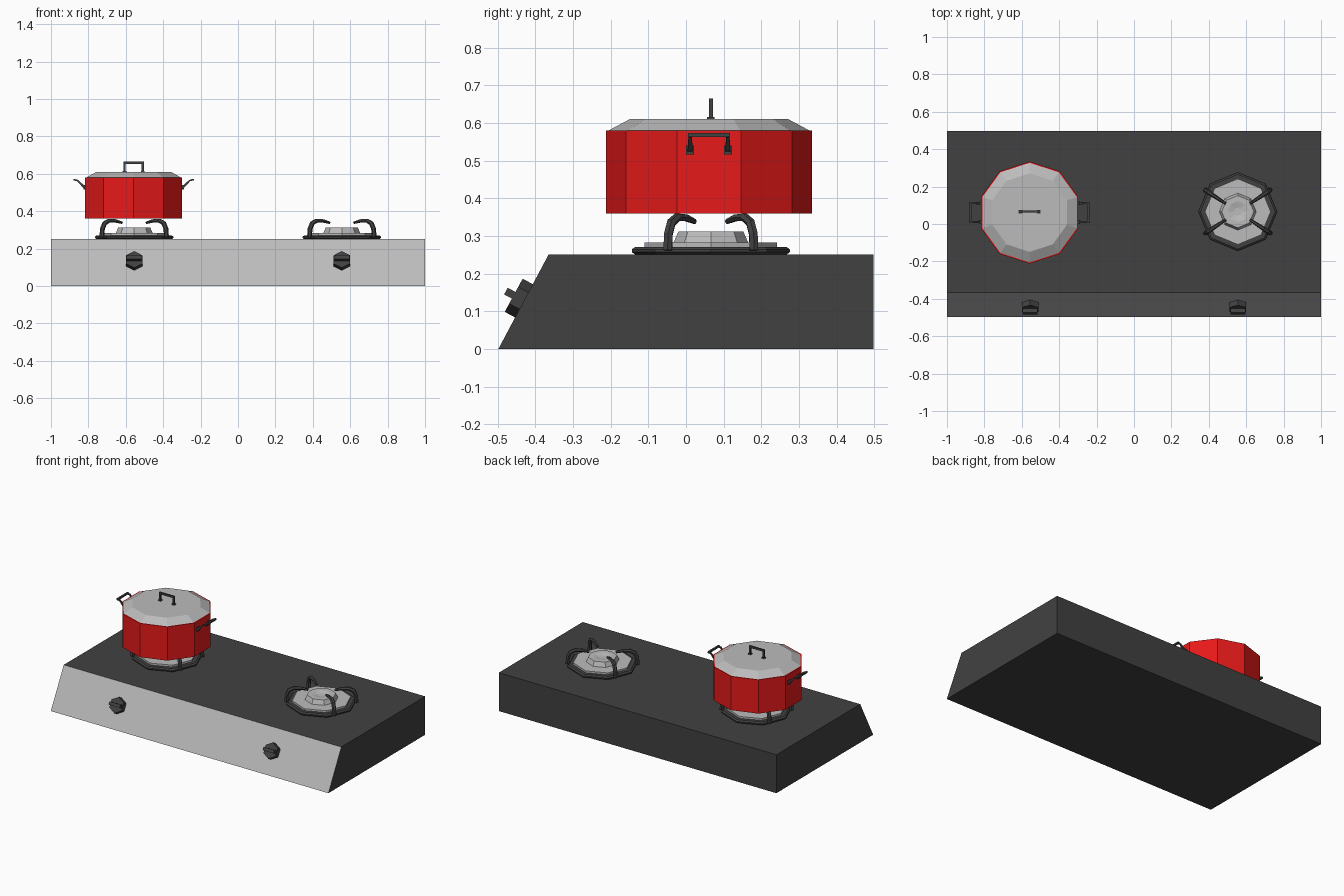
import bpy, bmesh, math
from mathutils import Vector, Matrix

if "Cube" in bpy.data.objects:
    bpy.data.objects.remove(bpy.data.objects["Cube"])


def material(name, rgb):
    m = bpy.data.materials.new(name)
    m.diffuse_color = (*rgb, 1)
    m.use_nodes = True
    m.node_tree.nodes["Principled BSDF"].inputs["Base Color"].default_value = m.diffuse_color
    return m


DARK = material("dark grey", (0.053, 0.053, 0.053))
SILVER = material("silver", (0.5, 0.5, 0.5))
RED = material("red", (0.8, 0.01, 0.01))


def finish(name, bm, *mats):
    bmesh.ops.recalc_face_normals(bm, faces=bm.faces)
    me = bpy.data.meshes.new(name)
    bm.to_mesh(me)
    bm.free()
    ob = bpy.data.objects.new(name, me)
    for m in mats:
        me.materials.append(m)
    bpy.context.collection.objects.link(ob)
    return ob


def skin(bm, rings):
    """Bridge successive vertex loops and cap both ends."""
    loops = [[bm.verts.new(p) for p in r] for r in rings]
    n = len(loops[0])
    for a, b in zip(loops, loops[1:]):
        for i in range(n):
            j = (i + 1) % n
            bm.faces.new((a[i], a[j], b[j], b[i]))
    bm.faces.new(loops[0])
    bm.faces.new(loops[-1])


def lathe(name, profile, sides, mat, matrix):
    """Stack of polygons (radius, height) with a corner on the local y axis."""
    bm = bmesh.new()
    ang = [math.pi / 2 + math.tau * i / sides for i in range(sides)]
    skin(bm, [[Vector((r * math.cos(a), r * math.sin(a), z)) for a in ang] for r, z in profile])
    bm.transform(matrix)
    return finish(name, bm, mat)


def tube(name, path, radii, sides, mat, matrix, side=(0, 1, 0)):
    """Sweep a polygon along a path; side is a reference vector off the path plane."""
    bm = bmesh.new()
    pts, side = [Vector(p) for p in path], Vector(side)
    rings = []
    for i, p in enumerate(pts):
        t = (pts[min(i + 1, len(pts) - 1)] - pts[max(i - 1, 0)]).normalized()
        u = t.cross(side).normalized()
        v = t.cross(u)
        ang = [math.pi / sides + math.tau * k / sides for k in range(sides)]
        rings.append([p + radii[i] * (u * math.cos(a) + v * math.sin(a)) for a in ang])
    skin(bm, rings)
    bm.transform(matrix)
    return finish(name, bm, mat)


def box(name, size, mat, matrix):
    bm = bmesh.new()
    bmesh.ops.create_cube(bm, size=1, matrix=matrix @ Matrix.Diagonal((*size, 1)))
    return finish(name, bm, mat)


# Stove body: wedge profile with a silver sloping front
bm = bmesh.new()
profile = [(-0.498, 0), (0.498, 0), (0.498, 0.25), (-0.365, 0.25)]
skin(bm, [[Vector((x, y, z)) for y, z in profile] for x in (-1, 1)])
body = finish("stove_body", bm, DARK, SILVER)
for f in body.data.polygons:
    f.material_index = int(f.normal.y < -0.5)

# Burners and knobs, one set per side
CX, CY = 0.555, 0.066
slope = math.atan2(0.25, 0.135)
for label, s in (("left", -1), ("right", 1)):
    at = Matrix.Translation((s * CX, CY, 0))
    lathe(label + "_burner_ring", [(0.2, 0.25), (0.21, 0.257), (0.21, 0.264), (0.2, 0.271), (0.18, 0.271)],
          8, DARK, at)
    lathe(label + "_burner_dish", [(0.176, 0.265), (0.176, 0.283)], 8, SILVER, at)
    lathe(label + "_burner_cap", [(0.1, 0.28), (0.086, 0.312), (0.055, 0.312), (0.022, 0.305)],
          8, SILVER, at)
    # Four curved pan supports
    for sx in (-1, 1):
        for sy in (-1, 1):
            turn = Matrix.Rotation(math.atan2(sy * 0.55, sx * 0.83), 4, 'Z')
            tube(label + "_pan_support",
                 [(0.207, 0, 0.262), (0.204, 0, 0.305), (0.19, 0, 0.335), (0.162, 0, 0.349),
                  (0.12, 0, 0.348), (0.078, 0, 0.338)],
                 [0.013, 0.013, 0.013, 0.012, 0.01, 0.007], 6, DARK, at @ turn)
    # Knob: hexagonal base with a grip bar
    on = Matrix.Translation((s * CX, -0.431, 0.128)) @ Matrix.Rotation(slope, 4, 'X')
    lathe(label + "_knob", [(0.05, -0.004), (0.05, 0.03)], 6, DARK, on)
    box(label + "_knob_grip", (0.08, 0.02, 0.025), DARK, on @ Matrix.Translation((0, 0, 0.041)))

# Pot and lid
pot_at = Matrix.Translation((-CX - 0.003, CY - 0.005, 0))
lathe("pot", [(0.273, 0.36), (0.273, 0.58)], 10, RED, pot_at)
lathe("pot_lid", [(0.268, 0.579), (0.21, 0.61)], 10, SILVER, pot_at)

# Lid handle
lid_at = pot_at @ Matrix.Translation((0, 0.005, 0))
box("lid_handle_bar", (0.11, 0.011, 0.012), DARK, lid_at @ Matrix.Translation((0, 0, 0.659)))
for sx in (-1, 1):
    box("lid_handle_post", (0.012, 0.011, 0.055), DARK, lid_at @ Matrix.Translation((sx * 0.049, 0, 0.633)))
    box("lid_handle_foot", (0.02, 0.02, 0.006), DARK, lid_at @ Matrix.Translation((sx * 0.049, 0, 0.612)))

# Side handles
for sx in (-1, 1):
    for sy in (-1, 1):
        y = sy * 0.05
        tube("pot_handle_arm",
             [(sx * 0.255, y, 0.522), (sx * 0.268, y, 0.532), (sx * 0.3, y, 0.564), (sx * 0.322, y, 0.569)],
             [0.01, 0.009, 0.006, 0.006], 4, DARK, pot_at)
        box("pot_handle_foot", (0.012, 0.021, 0.024), DARK,
            pot_at @ Matrix.Translation((sx * 0.262, y, 0.528)))
    box("pot_handle_bar", (0.012, 0.112, 0.01), DARK, pot_at @ Matrix.Translation((sx * 0.316, 0, 0.568)))
